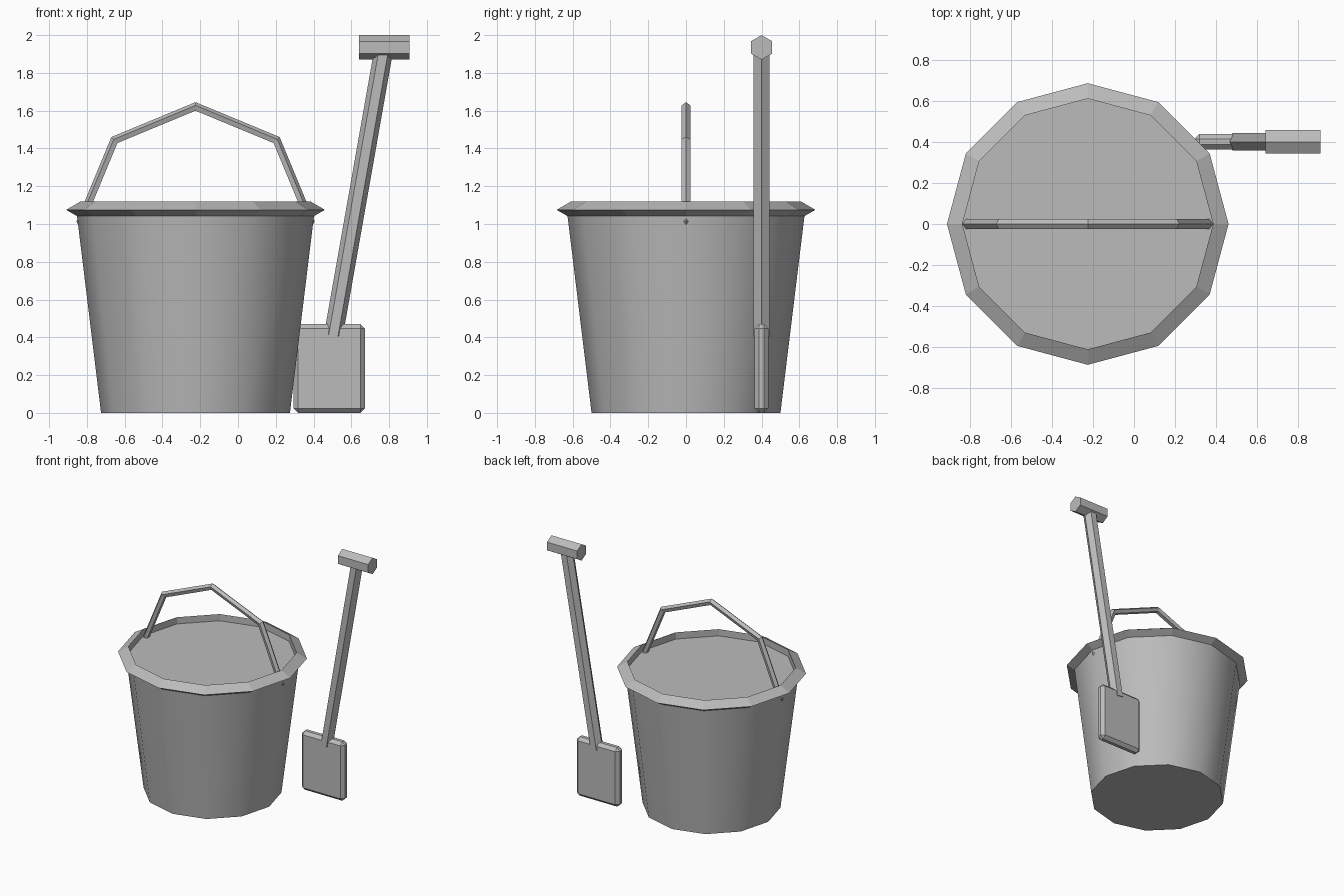
import bpy, bmesh, math
from mathutils import Vector, Matrix

if "Cube" in bpy.data.objects:
    bpy.data.objects.remove(bpy.data.objects["Cube"])

grey = bpy.data.materials.new("plain_grey")
grey.diffuse_color = (0.5, 0.5, 0.5, 1)
grey.use_nodes = True
grey.node_tree.nodes["Principled BSDF"].inputs["Base Color"].default_value = grey.diffuse_color
CX = -0.225  # bucket axis


def finish(name, bm, smooth=False):
    bmesh.ops.recalc_face_normals(bm, faces=bm.faces)
    me = bpy.data.meshes.new(name)
    bm.to_mesh(me)
    bm.free()
    me.materials.append(grey)
    ob = bpy.data.objects.new(name, me)
    bpy.context.collection.objects.link(ob)
    if smooth:
        bpy.ops.object.select_all(action='DESELECT')
        ob.select_set(True)
        bpy.context.view_layer.objects.active = ob
        bpy.ops.object.shade_smooth_by_angle(angle=math.radians(35))
    return ob


def loft(name, rings, closed=False, smooth=False):
    """Skin a list of equal rings, capping the ends unless closed."""
    bm = bmesh.new()
    vs = [[bm.verts.new(p) for p in ring] for ring in rings]
    n = len(vs[0])
    for i in range(len(vs) if closed else len(vs) - 1):
        a, b = vs[i], vs[(i + 1) % len(vs)]
        for k in range(n):
            bm.faces.new((a[k], a[(k + 1) % n], b[(k + 1) % n], b[k]))
    if not closed:
        bm.faces.new(vs[0])
        bm.faces.new(vs[-1])
    return finish(name, bm, smooth)


def circle(n, r, centre, u, v):
    u, v = Vector(u), Vector(v)
    return [Vector(centre) + r * (math.cos(math.tau * k / n) * u + math.sin(math.tau * k / n) * v)
            for k in range(n)]


X, Y, Z = (1, 0, 0), (0, 1, 0), (0, 0, 1)

# Filled tapering bucket body
loft("bucket_body", [circle(12, 0.5, (CX, 0, 0), X, Y),
                     circle(12, 0.63, (CX, 0, 1.065), X, Y)], smooth=True)

# Rim: triangular ring around the top
rings = []
for k in range(12):
    t = math.tau * k / 12
    d = Vector((math.cos(t), math.sin(t), 0))
    rings.append(circle(3, 0.05, Vector((CX, 0, 1.075)) + d * 0.635, d, Z))
loft("bucket_rim", rings, closed=True)

# Carrying handle: arch in 45 degree steps, ends tucked into the bucket
rings = []
for k in range(-1, 6):
    t = math.radians(45 * k)
    d = Vector((math.cos(t), 0, math.sin(t)))
    rings.append(circle(5, 0.025, Vector((CX, 0, 1.015)) + d * 0.605, d, Y))
loft("bucket_handle", rings)

# Spade blade: bevelled slab
bm = bmesh.new()
bmesh.ops.create_cube(bm, size=1, matrix=Matrix.Translation((0.483, 0.4, 0.235))
                      @ Matrix.Diagonal((0.378, 0.075, 0.47, 1)))
bmesh.ops.bevel(bm, geom=bm.edges[:], offset=0.024, segments=1, affect='EDGES')
finish("spade_blade", bm)

# Spade shaft: six-sided, leaning 10 degrees
lean = math.radians(10)
axis = Vector((math.sin(lean), 0, math.cos(lean)))
side = Vector((math.cos(lean), 0, -math.sin(lean)))
foot = Vector((0.505, 0.4, 0.41))
loft("spade_shaft", [circle(6, 0.05, foot + axis * s, side, Y) for s in (0, 1.535)], smooth=True)

# Spade grip: six-sided crossbar
loft("spade_grip", [circle(6, 0.065, (x, 0.4, 1.935), Z, Y) for x in (0.64, 0.907)])
